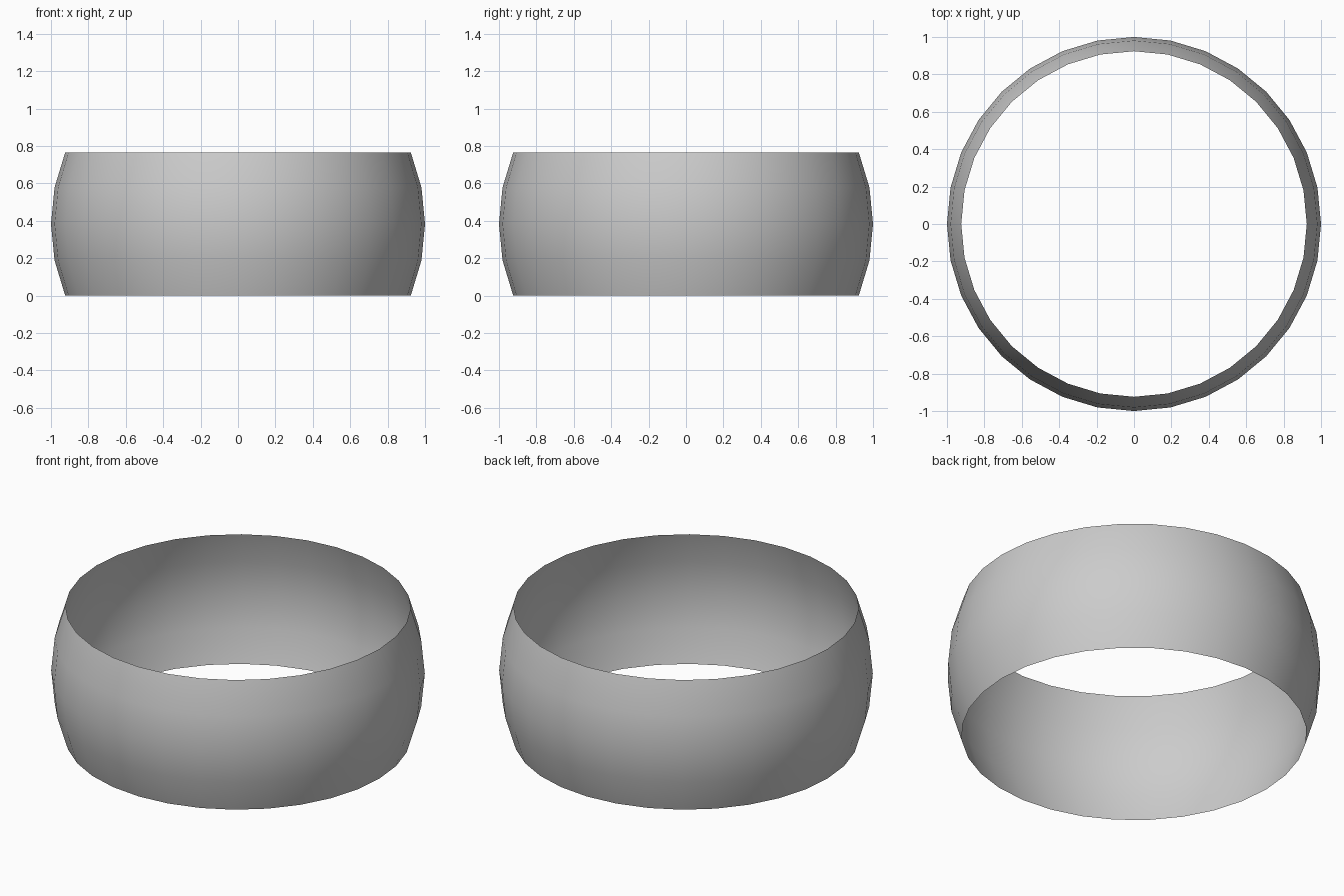
import bpy, bmesh, math
from mathutils import Vector

if "Cube" in bpy.data.objects:
    bpy.data.objects.remove(bpy.data.objects["Cube"])

# Open ring: the middle band of a 32 x 16 unit sphere, two rings either side of the equator
half_height = math.sin(math.radians(22.5))
bm = bmesh.new()
bmesh.ops.create_uvsphere(bm, u_segments=32, v_segments=16, radius=1.0)
bmesh.ops.delete(bm, geom=[v for v in bm.verts if abs(v.co.z) > half_height + 0.01],
                 context='VERTS')
bmesh.ops.translate(bm, verts=bm.verts, vec=Vector((0, 0, half_height)))

# Smooth shading over the whole band
for f in bm.faces:
    f.smooth = True

mesh = bpy.data.meshes.new("ring_band")
bm.to_mesh(mesh)
bm.free()
bpy.context.collection.objects.link(bpy.data.objects.new("ring_band", mesh))
